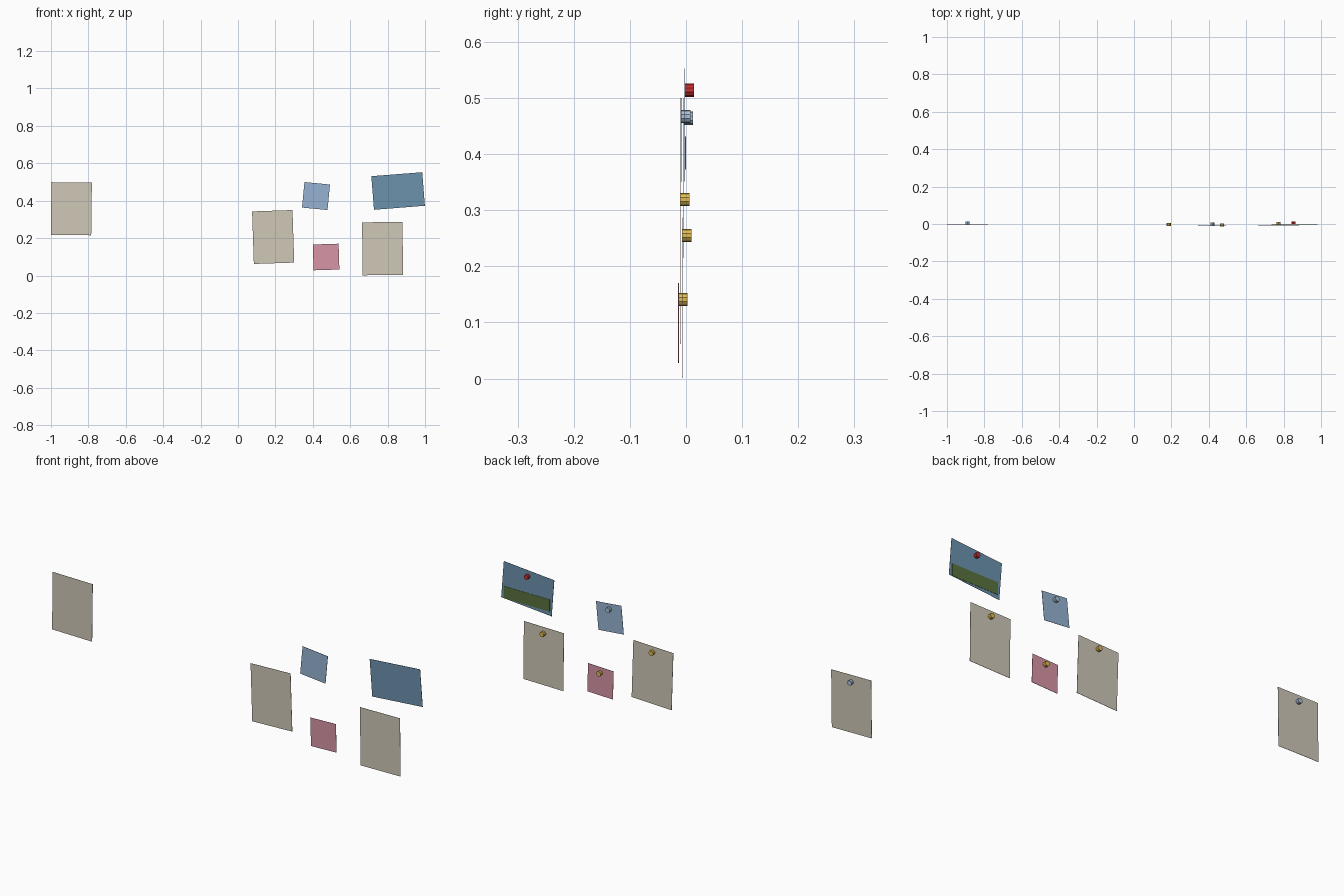
import bpy
from math import radians, sin, cos, pi

if "Cube" in bpy.data.objects:
    bpy.data.objects.remove(bpy.data.objects["Cube"])

T = 0.0012  # sheet thickness


def material(name, rgb):
    m = bpy.data.materials.new(name)
    m.diffuse_color = (*rgb, 1)
    m.use_nodes = True
    m.node_tree.nodes["Principled BSDF"].inputs["Base Color"].default_value = m.diffuse_color
    return m


paper = material("paper", (0.63, 0.58, 0.48))
blue_note = material("blue_note", (0.30, 0.45, 0.65))
pink_note = material("pink_note", (0.68, 0.30, 0.38))
photo_blue = material("photo_blue", (0.15, 0.29, 0.42))
grass = material("grass", (0.10, 0.17, 0.05))
red = material("red_pin", (0.60, 0.03, 0.03))
yellow = material("yellow_pin", (0.75, 0.50, 0.08))
pale = material("pale_pin", (0.42, 0.55, 0.70))


def sheet(name, x, y, z, w, h, tilt, mat):
    """Thin upright sheet, tilt in degrees counter-clockwise seen from the front."""
    bpy.ops.mesh.primitive_cube_add(size=1, location=(x, y, z))
    o = bpy.context.object
    o.name = name
    o.scale = (w, T, h)
    o.rotation_euler = (0, radians(-tilt), 0)
    o.data.materials.append(mat)


def pin(name, x, y, z, mat):
    """Short round pin sticking out of the back of a sheet."""
    bpy.ops.mesh.primitive_cylinder_add(vertices=10, radius=0.0118, depth=0.016,
                                        location=(x, y + 0.008, z),
                                        rotation=(pi / 2, 0, 0))
    o = bpy.context.object
    o.name = name
    o.data.materials.append(mat)


# name, x, y, z, width, height, tilt, sheet material, pin height above centre, pin material
notes = [
    ("left_page", -0.891, -0.0040, 0.357, 0.216, 0.281, -0.7, paper, 0.107, pale),
    ("middle_page", 0.188, -0.0105, 0.206, 0.216, 0.281, 1.9, paper, 0.113, yellow),
    ("right_page", 0.773, -0.0065, 0.144, 0.216, 0.283, 0.7, paper, 0.111, yellow),
    ("blue_note", 0.417, -0.0090, 0.425, 0.137, 0.137, -5.5, blue_note, 0.042, pale),
    ("pink_note", 0.471, -0.0135, 0.099, 0.138, 0.138, 1.8, pink_note, 0.042, yellow),
    ("photo", 0.856, -0.0025, 0.452, 0.273, 0.180, 4.5, photo_blue, 0.062, red),
]
for name, x, y, z, w, h, tilt, mat, up, pin_mat in notes:
    sheet(name, x, y, z, w, h, tilt, mat)
    pin(name + "_pin", x - sin(radians(tilt)) * up * 0.5, y + T / 2, z + up, pin_mat)

# Level green strip on the back of the photo
sheet("photo_grass", 0.859, -0.0010, 0.402, 0.246, 0.059, 0, grass)
